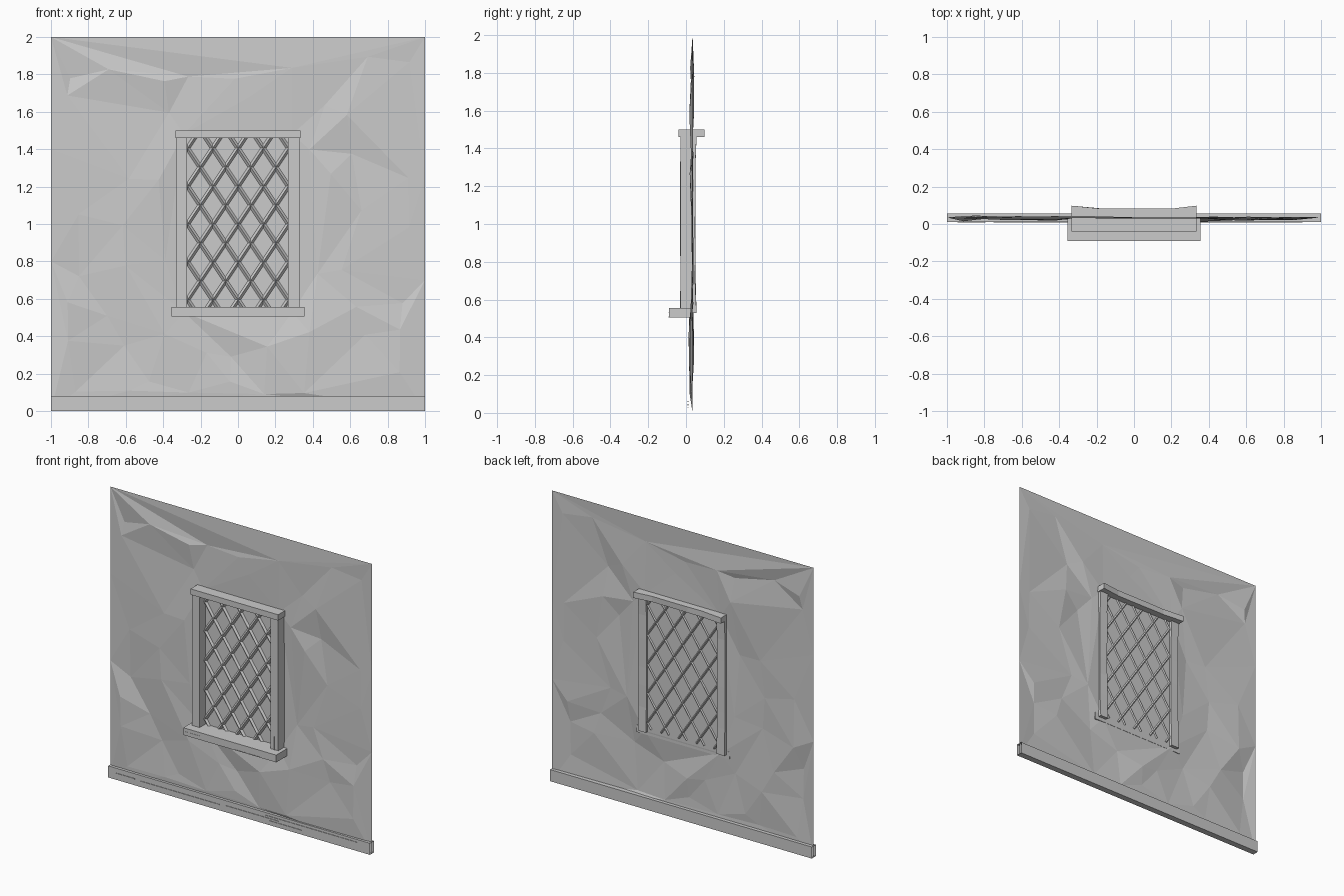
import bpy, bmesh, random
from mathutils import Vector, Matrix
from mathutils.geometry import delaunay_2d_cdt

random.seed(7)
cube = bpy.data.objects.get("Cube")
if cube:
    bpy.data.objects.remove(cube, do_unlink=True)

GREY = (0.6, 0.6, 0.6, 1)
mat = bpy.data.materials.new("plain grey")
mat.use_nodes = True
mat.diffuse_color = GREY
mat.node_tree.nodes["Principled BSDF"].inputs["Base Color"].default_value = GREY

WALL_Y = 0.035
HALF_W, LOW, HIGH = 0.29, 0.53, 1.48    # window opening


def finish(name, bm):
    mesh = bpy.data.meshes.new(name)
    bm.to_mesh(mesh)
    bm.free()
    mesh.materials.append(mat)
    obj = bpy.data.objects.new(name, mesh)
    bpy.context.collection.objects.link(obj)
    return obj


def board(name, lo, hi, axis, cuts=0, wobble=0.0, open_ends=False):
    """Box from lo to hi, cut along one axis, with an uneven back edge."""
    lo, hi = Vector(lo), Vector(hi)
    size = hi - lo
    bm = bmesh.new()
    bmesh.ops.create_cube(bm, size=1, matrix=Matrix.Translation((lo + hi) / 2)
                          @ Matrix.Diagonal((*size, 1)))
    normal = Vector([float(i == axis) for i in range(3)])
    for i in range(1, cuts + 1):
        t = (i + random.uniform(-0.2, 0.2)) / (cuts + 1)
        bmesh.ops.bisect_plane(bm, geom=bm.verts[:] + bm.edges[:] + bm.faces[:],
                               plane_co=lo + size * t, plane_no=normal)
    for v in bm.verts:
        inside = lo[axis] + 0.001 < v.co[axis] < hi[axis] - 0.001
        if inside and v.co.y > hi.y - 0.001:
            v.co.y -= wobble * random.uniform(0.6, 1)
    if open_ends:
        bm.normal_update()
        ends = [f for f in bm.faces if abs(f.normal[axis]) > 0.9]
        bmesh.ops.delete(bm, geom=ends, context='FACES')
    return finish(name, bm)


def splinters(name, marks, y):
    """Thin raised slivers: centre x, centre z, length x, length z."""
    bm = bmesh.new()
    for x, z, lx, lz in marks:
        bmesh.ops.create_cube(bm, size=1, matrix=Matrix.Translation((x, y, z))
                              @ Matrix.Diagonal((lx, 0.005, lz, 1)))
    finish(name, bm)


# Uneven plaster wall with a rectangular opening
rim = [(-HALF_W, LOW), (HALF_W, LOW), (HALF_W, HIGH), (-HALF_W, HIGH)]
outer = [(-1, 0), (1, 0), (1, 2), (-1, 2)]
edge = [(1, 0.7), (1, 1.25), (-1, 0.8), (-1, 1.4)]
loose = []
for i in range(9):
    for j in range(9):
        x = -0.84 + i * 0.21 + random.uniform(-0.08, 0.08)
        z = 0.16 + j * 0.21 + random.uniform(-0.08, 0.08)
        near_window = abs(x) < 0.36 and 0.48 < z < 1.53
        if not near_window and random.random() < 0.8:
            loose.append((x, z))
points = [Vector(p) for p in rim + outer + edge + loose]
loop = [(0, 1), (1, 2), (2, 3), (3, 0)]
verts, _, faces, *_ = delaunay_2d_cdt(points, loop, [], 0, 1e-5)
bm = bmesh.new()
made = []
for p in verts:
    on_rim = abs(p.x) < 0.36 and 0.48 < p.y < 1.53
    fixed = on_rim or abs(p.x) > 0.99 or p.y < 0.01 or p.y > 1.99
    y = WALL_Y if fixed else random.uniform(0.014, 0.046)
    made.append(bm.verts.new((p.x, y, p.y)))
for f in faces:
    c = sum((verts[i] for i in f), Vector((0, 0))) / len(f)
    if not (abs(c.x) < HALF_W and LOW < c.y < HIGH):
        bm.faces.new([made[i] for i in f])
finish("wall", bm)

# Pane filling the opening
bm = bmesh.new()
bm.faces.new([bm.verts.new((x, WALL_Y, z)) for x, z in rim])
finish("window_pane", bm)

# Crossed diamond-section bars
bm = bmesh.new()
left, right, bottom, top = -0.28, 0.28, 0.55, 1.47
pitch, slope = 0.135, 1.5
for s in (-1, 1):
    for k in range(-8, 9):
        # Line x = k * pitch + s * (z - 1) / slope, clipped to the opening
        a = sorted(1 + s * slope * (x - k * pitch) for x in (left, right))
        z0, z1 = max(bottom, a[0]), min(top, a[1])
        if z1 - z0 < 0.02:
            continue
        p, q = (Vector((k * pitch + s * (z - 1) / slope, 0.03, z)) for z in (z0, z1))
        turn = (q - p).to_track_quat('Z', 'Y').to_matrix().to_4x4()
        bmesh.ops.create_cone(bm, cap_ends=True, segments=4, radius1=0.012,
                              radius2=0.012, depth=(q - p).length,
                              matrix=Matrix.Translation((p + q) / 2) @ turn)
finish("window_lattice", bm)

# Timber frame
board("window_header", (-0.335, -0.04, 1.46), (0.335, 0.098, 1.5), 0, 4, 0.018)
board("window_sill", (-0.355, -0.09, 0.505), (0.355, 0.034, 0.555), 0)
for side, x in (("right", -0.302), ("left", 0.298)):
    board("window_jamb_" + side, (x - 0.03, -0.03, 0.53), (x + 0.03, 0.056, 1.46),
          2, 5, 0.008)

# Skirting along both faces of the wall
board("skirting", (-1, 0.012, 0), (1, 0.055, 0.08), 0, open_ends=True)

# Raised wood grain
splinters("skirting_grain", [(-0.87, 0.045, 0.15, 0.004), (-0.45, 0.04, 0.6, 0.004),
                             (0.1, 0.045, 0.4, 0.004), (0.55, 0.06, 0.7, 0.004),
                             (0.35, 0.03, 0.25, 0.004)], 0.011)
splinters("sill_grain", [(-0.29, 0.53, 0.12, 0.004), (0.13, 0.508, 0.2, 0.004)], -0.089)
splinters("jamb_grain", [(-0.308, 1.08, 0.004, 0.5), (0.297, 0.6, 0.004, 0.09)], -0.029)
